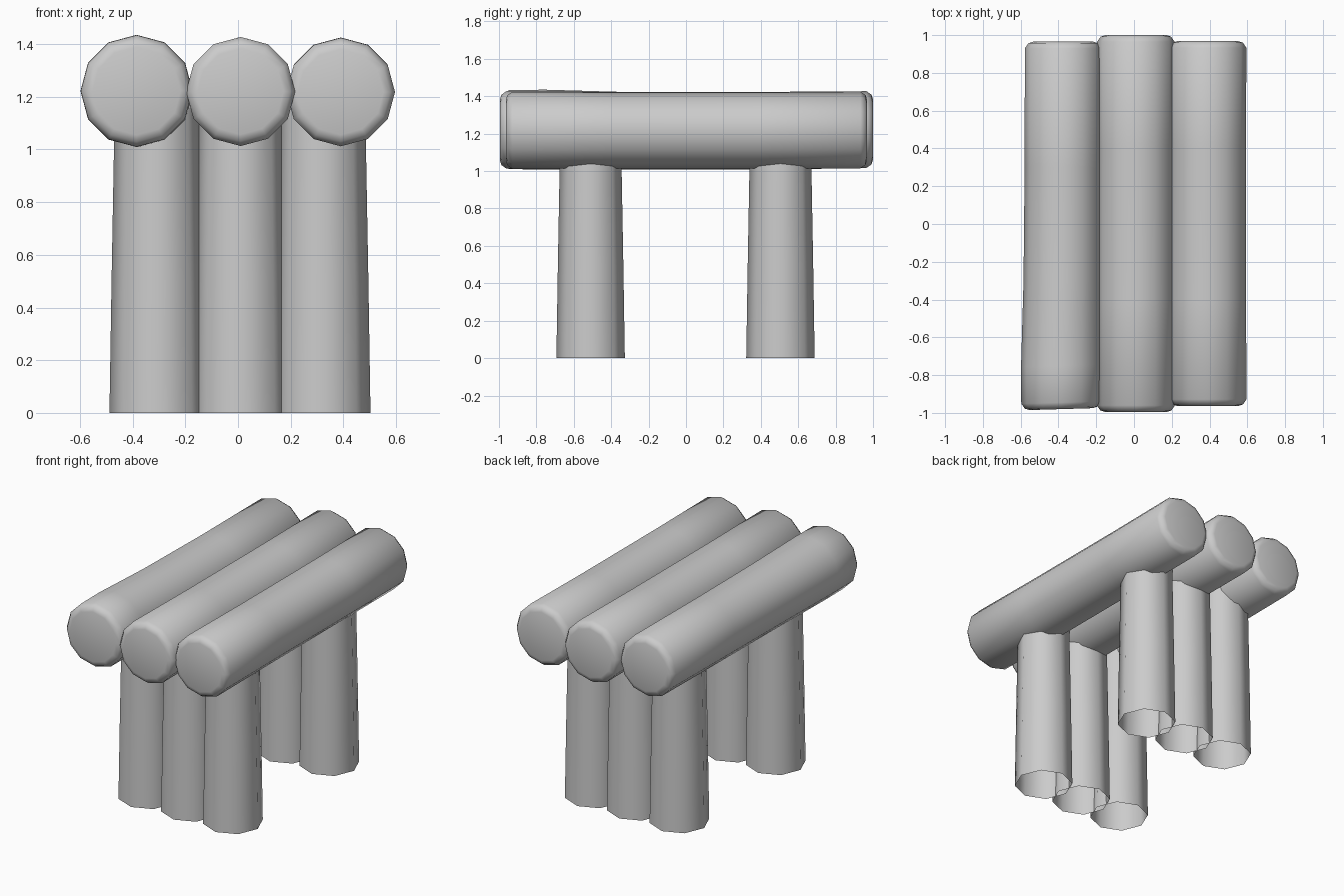
import bpy, bmesh, math
from mathutils import Vector

cube = bpy.data.objects.get("Cube")
if cube:
    bpy.data.objects.remove(cube, do_unlink=True)

grey = bpy.data.materials.new("plain_grey")
grey.use_nodes = True
GREY = (0.6, 0.6, 0.6, 1)
grey.diffuse_color = GREY
grey.node_tree.nodes["Principled BSDF"].inputs["Base Color"].default_value = GREY


def loft(name, rings, closed, angle):
    """Skin a list of vertex rings; cap both ends when closed."""
    bm = bmesh.new()
    loops = [[bm.verts.new(p) for p in ring] for ring in rings]
    n = len(loops[0])
    for a, b in zip(loops, loops[1:]):
        for i in range(n):
            j = (i + 1) % n
            bm.faces.new((a[i], a[j], b[j], b[i]))
    if closed:
        bm.faces.new(loops[0][::-1])
        bm.faces.new(loops[-1])
    mesh = bpy.data.meshes.new(name)
    bm.to_mesh(mesh)
    bm.free()
    mesh.materials.append(grey)
    obj = bpy.data.objects.new(name, mesh)
    bpy.context.collection.objects.link(obj)
    bpy.ops.object.select_all(action="DESELECT")
    obj.select_set(True)
    bpy.context.view_layer.objects.active = obj
    bpy.ops.object.shade_smooth_by_angle(angle=math.radians(angle))
    return obj


def circle(n, r):
    return [(r * math.cos(math.tau * i / n), r * math.sin(math.tau * i / n)) for i in range(n)]


def top_log(name, stations, slant=0):
    """Horizontal log along y from (y, x, z, radius) stations, with rounded rims."""
    def rim(s, sign):
        y, x, z, r = s
        return [(y + sign * d, x, z, r * k) for d, k in ((0, 0.78), (0.008, 0.90), (0.035, 0.99))]
    rings = rim(stations[0], 1) + list(stations[1:-1]) + rim(stations[-1], -1)[::-1]
    # Angle runs from x towards -z so that faces point outwards
    loops = [[(x + u, y + (slant * u if y < 0 else 0), z - v) for u, v in circle(12, r)]
             for y, x, z, r in rings]
    return loft(name, loops, True, 60)


def leg(name, x, y):
    """Tapered eight-sided post, open at the foot."""
    rings = [[Vector((x + u, y + v, z)) for u, v in circle(8, r)]
             for z, r in ((0, 0.183), (0.5, 0.175), (1.16, 0.163))]
    return loft(name, rings, False, 60)


# Seat logs
top_log("right_log", [(-0.98, -0.385, 1.222, 0.214), (-0.75, -0.385, 1.222, 0.213),
                      (-0.3, -0.378, 1.215, 0.207), (0.3, -0.375, 1.213, 0.204),
                      (0.965, -0.375, 1.217, 0.205)], slant=0.03)
top_log("middle_log", [(-0.995, 0.01, 1.22, 0.209), (-0.4, 0.01, 1.22, 0.203),
                       (0.4, 0.01, 1.22, 0.203), (1.0, 0.01, 1.222, 0.207)])
top_log("left_log", [(-0.963, 0.39, 1.218, 0.208), (-0.4, 0.39, 1.217, 0.203),
                     (0.4, 0.39, 1.217, 0.203), (0.968, 0.39, 1.22, 0.207)])

# Two rows of three legs
for row, y in (("front", -0.51), ("back", 0.505)):
    for side, x in (("right", -0.305), ("middle", 0.01), ("left", 0.32)):
        leg(f"{row}_{side}_leg", x, y)
